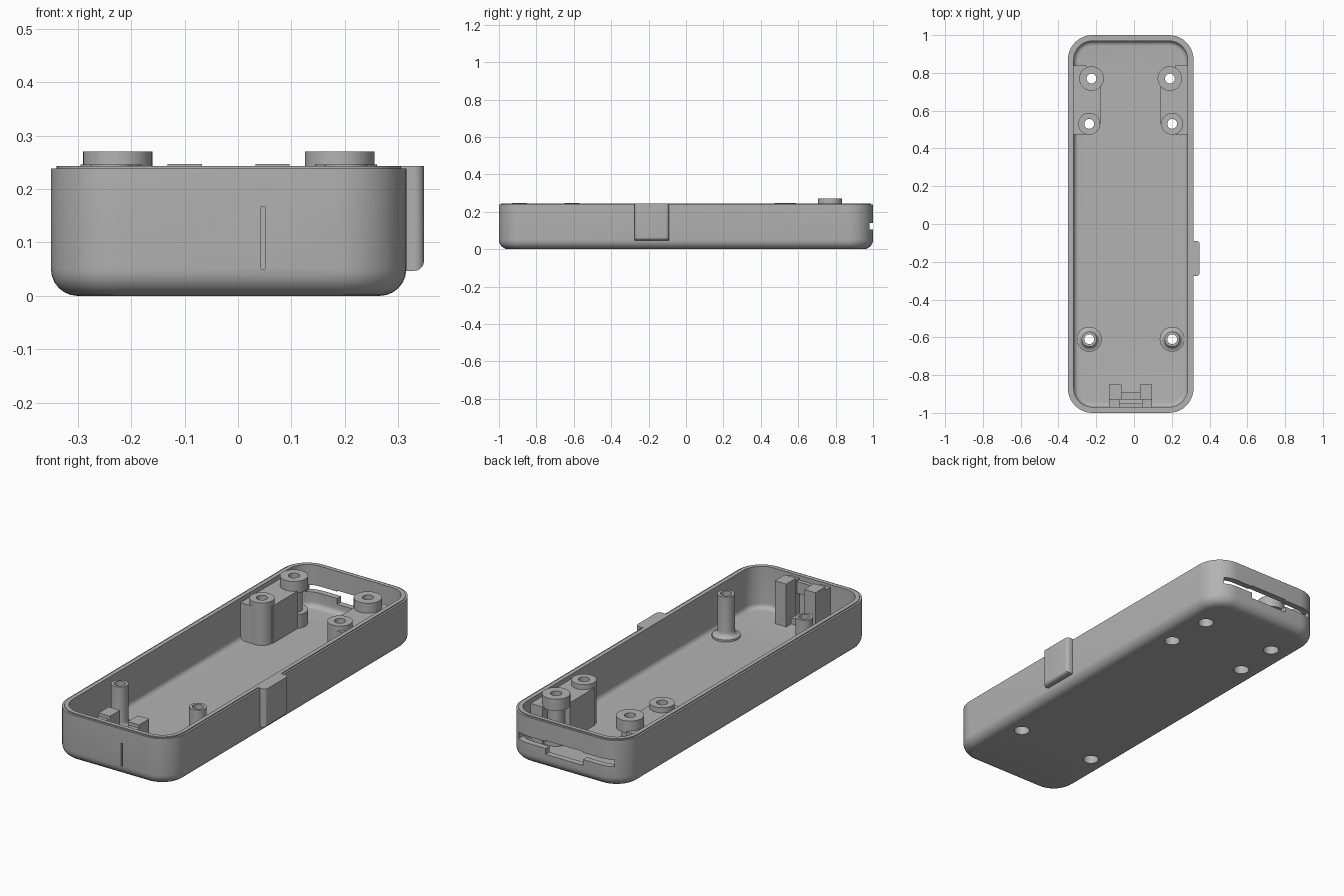
import bpy, bmesh, math
from mathutils import Matrix, Vector

old = bpy.data.objects.get("Cube")
if old:
    bpy.data.objects.remove(old)

CX = -0.0175                 # centre line of the case
HALF_W, HALF_L = 0.3325, 1.0
CORNER = 0.13

grey = bpy.data.materials.new("case grey")
grey.use_nodes = True
colour = (0.45, 0.45, 0.45, 1)
grey.diffuse_color = colour
grey.node_tree.nodes["Principled BSDF"].inputs["Base Color"].default_value = colour


def finish(name, bm):
    bmesh.ops.recalc_face_normals(bm, faces=bm.faces)
    mesh = bpy.data.meshes.new(name)
    bm.to_mesh(mesh)
    bm.free()
    mesh.materials.append(grey)
    obj = bpy.data.objects.new(name, mesh)
    bpy.context.collection.objects.link(obj)
    return obj


def select(obj):
    bpy.ops.object.select_all(action='DESELECT')
    obj.select_set(True)
    bpy.context.view_layer.objects.active = obj


def box(name, x0, x1, y0, y1, z0, z1):
    bm = bmesh.new()
    size = Vector((x1 - x0, y1 - y0, z1 - z0))
    mid = Vector((x0 + x1, y0 + y1, z0 + z1)) / 2
    bmesh.ops.create_cube(bm, size=1, matrix=Matrix.Translation(mid) @ Matrix.Diagonal((*size, 1)))
    return finish(name, bm)


def loft(name, rings):
    """Skin a stack of equal-length point rings and cap both ends."""
    bm = bmesh.new()
    loops = [[bm.verts.new(p) for p in ring] for ring in rings]
    for a, b in zip(loops, loops[1:]):
        for i in range(len(a)):
            j = (i + 1) % len(a)
            bm.faces.new((a[i], a[j], b[j], b[i]))
    bm.faces.new(loops[0])
    bm.faces.new(loops[-1])
    return finish(name, bm)


def turned(name, x, y, profile, n=32):
    turn = [2 * math.pi * i / n for i in range(n)]
    return loft(name, [[(x + r * math.cos(t), y + r * math.sin(t), z) for t in turn]
                       for r, z in profile])


def rounded_ring(inset, z, steps=10):
    r = max(CORNER - inset, 0.02)
    w, l = HALF_W - inset - r, HALF_L - inset - r
    pts = []
    for q, (sx, sy) in enumerate(((1, 1), (-1, 1), (-1, -1), (1, -1))):
        for i in range(steps + 1):
            t = (q + i / steps) * math.pi / 2
            pts.append((CX + sx * w + r * math.cos(t), sy * l + r * math.sin(t), z))
    return pts


def cut(obj, cutters):
    for c in cutters:
        mod = obj.modifiers.new("cut", 'BOOLEAN')
        mod.operation = 'DIFFERENCE'
        mod.solver = 'EXACT'
        mod.object = c
        select(obj)
        bpy.ops.object.modifier_apply(modifier=mod.name)


# Tray: outer fillet, stepped lip, inner wall and filleted floor in one section
quarter = [i * math.pi / 12 for i in range(7)]
section = [(0.05 * (1 - math.sin(t)), 0.05 * (1 - math.cos(t))) for t in quarter]
section += [(0, 0.238), (0.01, 0.238), (0.01, 0.243), (0.031, 0.243)]
section += [(0.031 + 0.025 * (1 - math.cos(t)), 0.055 - 0.025 * math.sin(t)) for t in quarter]
tray = loft("tray", [rounded_ring(i, z) for i, z in section])

# Screw hole cutters and the raised parts, one set for each side
parts, holes = [], []
for side, label in ((-1, "right"), (1, "left")):
    x_rear, x_mid = CX + side * 0.2075, CX + side * 0.2195
    for x, y in ((x_rear, 0.77), (x_mid, 0.53), (x_mid, -0.61)):
        holes.append(turned("hole_cutter", x, y,
                            [(0.037, -0.05), (0.037, 0.045), (0.026, 0.045), (0.026, 0.4)]))

    # Front screw post with a flared foot
    flare = [(0.04 + 0.026 * (1 - math.sin(t)), 0.04 + 0.026 * (1 - math.cos(t))) for t in quarter]
    parts.append(turned(label + "_front_post", x_mid, -0.61, [(0.066, 0.01)] + flare + [(0.04, 0.246)]))

    # Middle post beside the mounting block
    parts.append(turned(label + "_middle_post", x_mid, 0.53, [(0.058, 0.01), (0.058, 0.246)]))

    # Rear post: wide foot, narrow neck for the board, wide head
    parts.append(turned(label + "_rear_post", x_rear, 0.77,
                        [(0.065, 0.01), (0.065, 0.1), (0.04, 0.1), (0.04, 0.21),
                         (0.065, 0.21), (0.065, 0.27)]))

    # Mounting block against the side wall
    wall, face, edge = (CX + side * d for d in (0.31, 0.158, 0.235))
    parts.append(box(label + "_block", *sorted((wall, face)), 0.53, 0.73, 0.01, 0.22))
    parts.append(box(label + "_block_front", *sorted((wall, x_mid)), 0.475, 0.53, 0.01, 0.22))
    parts.append(box(label + "_block_rear", *sorted((wall, edge)), 0.73, 0.84, 0.01, 0.22))

    # Front clip pillar
    parts.append(box(label + "_clip_pillar",
                     *sorted((CX + side * 0.05, CX + side * 0.114)), -0.93, -0.85, 0.01, 0.247))
    parts.append(box(label + "_clip_web",
                     *sorted((CX + side * 0.06, CX + side * 0.114)), -0.975, -0.93, 0.01, 0.23))

# Clip sill between the pillars
parts.append(box("clip_sill", CX - 0.06, CX + 0.06, -0.93, -0.89, 0.01, 0.06))
parts.append(box("clip_catch", CX - 0.06, CX + 0.06, -0.975, -0.95, 0.16, 0.22))

# Board slot and connector opening in the back wall, seam in the front wall
slot = box("slot_cutter", CX - 0.268, CX + 0.268, 0.9, 1.1, 0.105, 0.14)
port = box("port_cutter", CX - 0.105, CX + 0.105, 0.9, 1.1, 0.075, 0.145)
seam = box("seam_cutter", 0.0435, 0.0505, -1.1, -0.98, 0.05, 0.167)
cut(tray, holes + [slot, port, seam])
for part in parts:
    if "post" in part.name or "block" in part.name:
        cut(part, holes)

# Side tab with softened outer edges
tab = box("side_tab", 0.3, 0.348, -0.275, -0.09, 0.047, 0.243)
bm = bmesh.new()
bm.from_mesh(tab.data)
outer = [e for e in bm.edges if all(v.co.x > 0.34 for v in e.verts)
         and not all(v.co.z > 0.2 for v in e.verts)]
bmesh.ops.bevel(bm, geom=outer, offset=0.018, segments=5, profile=0.5, affect='EDGES')
bm.to_mesh(tab.data)
bm.free()

for c in holes + [slot, port, seam]:
    bpy.data.objects.remove(c)
for obj in parts + [tray, tab]:
    select(obj)
    bpy.ops.object.shade_smooth_by_angle(angle=math.radians(30))
